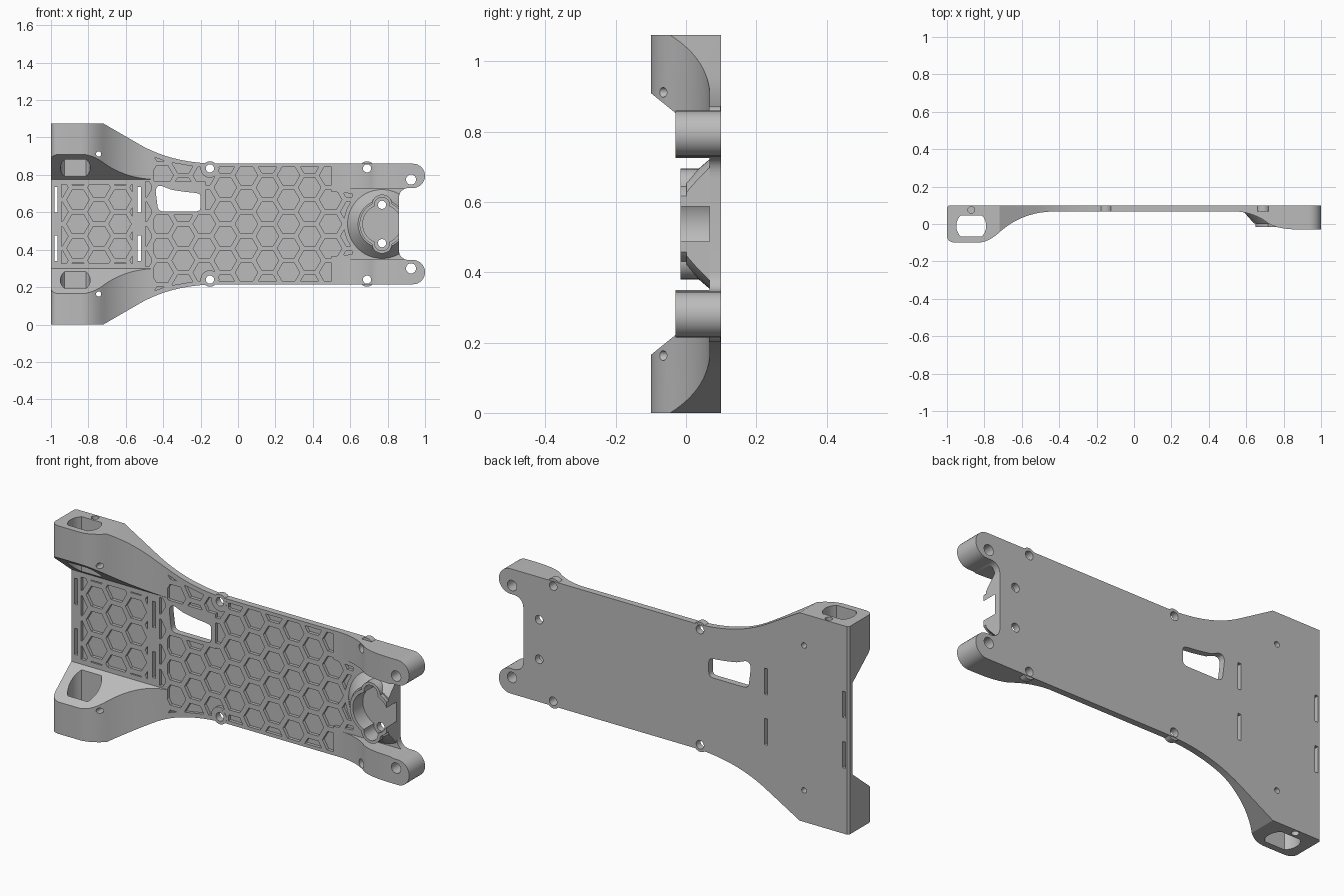
import bpy, bmesh, math
from mathutils import Vector, Matrix

cube = bpy.data.objects.get("Cube")
if cube:
    bpy.data.objects.remove(cube, do_unlink=True)

MID = 0.5375      # mirror height
FACE = 0.067      # front face of the plate
BACK = 0.1

grey = bpy.data.materials.new("plain_grey")
grey.use_nodes = True
grey.diffuse_color = (0.5, 0.5, 0.5, 1)
grey.node_tree.nodes["Principled BSDF"].inputs["Base Color"].default_value = (0.5, 0.5, 0.5, 1)


def prisms(name, shapes, axis, lo, hi):
    """Extrude separate 2D outlines along an axis into one object."""
    place = {"x": lambda a, b, t: (t, a, b),
             "y": lambda a, b, t: (a, t, b),
             "z": lambda a, b, t: (a, b, t)}[axis]
    bm = bmesh.new()
    for pts in shapes:
        low = [bm.verts.new(place(a, b, lo)) for a, b in pts]
        top = [bm.verts.new(place(a, b, hi)) for a, b in pts]
        bm.faces.new(low)
        bm.faces.new(top)
        for i in range(len(pts)):
            j = (i + 1) % len(pts)
            bm.faces.new((low[i], low[j], top[j], top[i]))
    return from_bm(name, bm)


def from_bm(name, bm):
    bmesh.ops.recalc_face_normals(bm, faces=bm.faces)
    mesh = bpy.data.meshes.new(name)
    bm.to_mesh(mesh)
    bm.free()
    mesh.materials.append(grey)
    obj = bpy.data.objects.new(name, mesh)
    bpy.context.collection.objects.link(obj)
    return obj


def boolean(obj, tool, mode="DIFFERENCE"):
    mod = obj.modifiers.new("bool", "BOOLEAN")
    mod.operation, mod.solver, mod.object = mode, "EXACT", tool
    bpy.context.view_layer.objects.active = obj
    bpy.ops.object.modifier_apply(modifier=mod.name)
    bpy.data.objects.remove(tool, do_unlink=True)


def arc(x, z, r, start=0, end=360, n=32):
    full = abs(end - start) == 360
    steps = n if full else n + 1
    angles = [math.radians(start + (end - start) * i / n) for i in range(steps)]
    return [(x + r * math.cos(a), z + r * math.sin(a)) for a in angles]


def bend(a, c, b, n=12):
    """Quadratic curve from a to b, pulled towards c."""
    a, b, c = Vector(a), Vector(b), Vector(c)
    return [tuple((1 - t) ** 2 * a + 2 * t * (1 - t) * c + t * t * b)
            for t in (i / n for i in range(n + 1))]


def rect(x0, x1, z0, z1):
    return [(x0, z0), (x1, z0), (x1, z1), (x0, z1)]


def flip(pts):
    return [(x, 2 * MID - z) for x, z in reversed(pts)]


def pair(pts):
    return [pts, flip(pts)]


# Body: front outline crossed with the thickness profile
upper = [(-1, 1.075), (-0.72, 1.075)]
upper += bend((-0.53, 0.965), (-0.36, 0.865), (-0.12, 0.86))
upper += arc(0.935, 0.795, 0.065, 90, -90, 16)
upper += bend((0.91, 0.73), (0.86, 0.725), (0.86, 0.67), 8)
body = prisms("suspension_arm_body", [upper + flip(upper)], "y", -0.15, 0.15)
profile = [(-0.99, BACK), (-1, 0.09)]
profile += bend((-1, -0.06), (-1, -0.1), (-0.95, -0.1), 8)
profile += bend((-0.84, -0.1), (-0.78, -0.1), (-0.72, -0.045), 8)
profile += bend((-0.71, -0.036), (-0.59, 0.067), (-0.42, FACE))
profile += bend((0.55, FACE), (0.64, 0.06), (0.71, 0.01), 8)
profile += bend((0.72, 0.002), (0.77, -0.03), (0.9, -0.03), 8)
profile += [(1.01, -0.03), (1.01, BACK)]
boolean(body, prisms("profile", [profile], "z", -0.1, 1.2), "INTERSECT")

# Open middle between the thick lugs, with sloped inner walls
wedge = [(-0.2, 0.991), (-0.1, 0.91), (FACE, 0.775)]
boolean(body, prisms("wedge", [wedge + flip(wedge)], "x", -1.2, 0))
boolean(body, prisms("ear_gap", [rect(0.4, 1.2, 2 * MID - 0.725, 0.725)], "y", -0.2, FACE))

# Screw tabs on the long edges
for x in (-0.15, 0.69):
    boolean(body, prisms("tabs", pair(arc(x, 0.835, 0.038)), "y", 0.066, 0.098), "UNION")

# Honeycomb pockets clipped to the panel regions
PITCH = 0.13
hexes = []
for i in range(-9, 7):
    for j in range(-4, 5):
        z = MID + (j + (i % 2) / 2) * PITCH
        hexes.append(arc(i * PITCH * 0.866 + 0.045, z, 0.06, n=6))
pockets = prisms("pockets", hexes, "y", 0.03, 0.083)
panel = [(-0.45, 0.895), (-0.38, 0.87), (-0.22, 0.842), (0.5, 0.842), (0.5, 0.71), (0.61, 0.7)]
regions = [panel + flip(panel), rect(-0.945, -0.565, 0.325, 0.75),
           rect(-0.495, -0.465, 0.31, 0.765)]
boolean(pockets, prisms("regions", regions, "y", 0.02, 0.09), "INTERSECT")
keep = [rect(-0.465, -0.175, 0.585, 0.765), arc(0.77, MID, 0.205)]
keep += pair(arc(-0.15, 0.835, 0.05))
boolean(pockets, prisms("margins", keep, "y", 0, 0.12))
boolean(body, pockets)

# Window, strap slots and drilled holes
window = bend((-0.44, 0.71), (-0.44, 0.745), (-0.41, 0.742), 5)
window += bend((-0.36, 0.722), (-0.3, 0.71), (-0.23, 0.704), 5)
window += bend((-0.22, 0.702), (-0.2, 0.7), (-0.2, 0.68), 5)
window += bend((-0.2, 0.63), (-0.2, 0.605), (-0.225, 0.605), 5)
window += bend((-0.4, 0.605), (-0.425, 0.605), (-0.43, 0.63), 5)
cuts = [window]
for x in (-0.982, -0.537):
    cuts += pair(rect(x, x + 0.018, 0.6, 0.735))
for x, z, r in ((-0.15, 0.835, 0.022), (0.69, 0.835, 0.022), (0.925, 0.775, 0.027),
                (-0.745, 0.912, 0.014), (0.77, 0.64, 0.022)):
    cuts += pair(arc(x, z, r, n=24))
boolean(body, prisms("openings", cuts, "y", -0.3, 0.3))

# Flattened pivot bore and small pin holes in the lugs
bore = [(x, y) for x, y in arc(-0.87, -0.01, 0.08, n=40) if -0.073 < y < 0.053]
boolean(body, prisms("bore", [bore], "z", -0.1, 1.2))
for lo, hi in ((-0.1, 0.12), (0.955, 1.2)):
    boolean(body, prisms("pin_hole", [arc(-0.87, 0.075, 0.018, n=24)], "z", lo, hi))

# Conical socket with a lobed lip, open at the notch
bm = bmesh.new()
bmesh.ops.create_cone(bm, cap_ends=True, segments=48, radius1=0.128, radius2=0.187, depth=0.068,
                      matrix=Matrix.Translation((0.77, 0.036, MID)) @ Matrix.Rotation(-math.pi / 2, 4, "X"))
socket = from_bm("round_socket", bm)
for shapes in ([arc(0.77, MID, 0.12, n=48)], pair(arc(0.77, 0.64, 0.055))):
    boolean(socket, prisms("lip", shapes, "y", -0.015, 0.0685), "UNION")
for shapes in ([arc(0.77, MID, 0.103, n=48)], pair(arc(0.77, 0.64, 0.04))):
    boolean(socket, prisms("hollow", shapes, "y", -0.1, 0.2))
boolean(socket, prisms("notch", [rect(0.86, 1.2, 0, 1)], "y", -0.11, 0.21))

# Smooth curved walls, keep corners crisp
for obj in (body, socket):
    bpy.ops.object.select_all(action="DESELECT")
    obj.select_set(True)
    bpy.context.view_layer.objects.active = obj
    bpy.ops.object.shade_smooth_by_angle(angle=math.radians(25))
